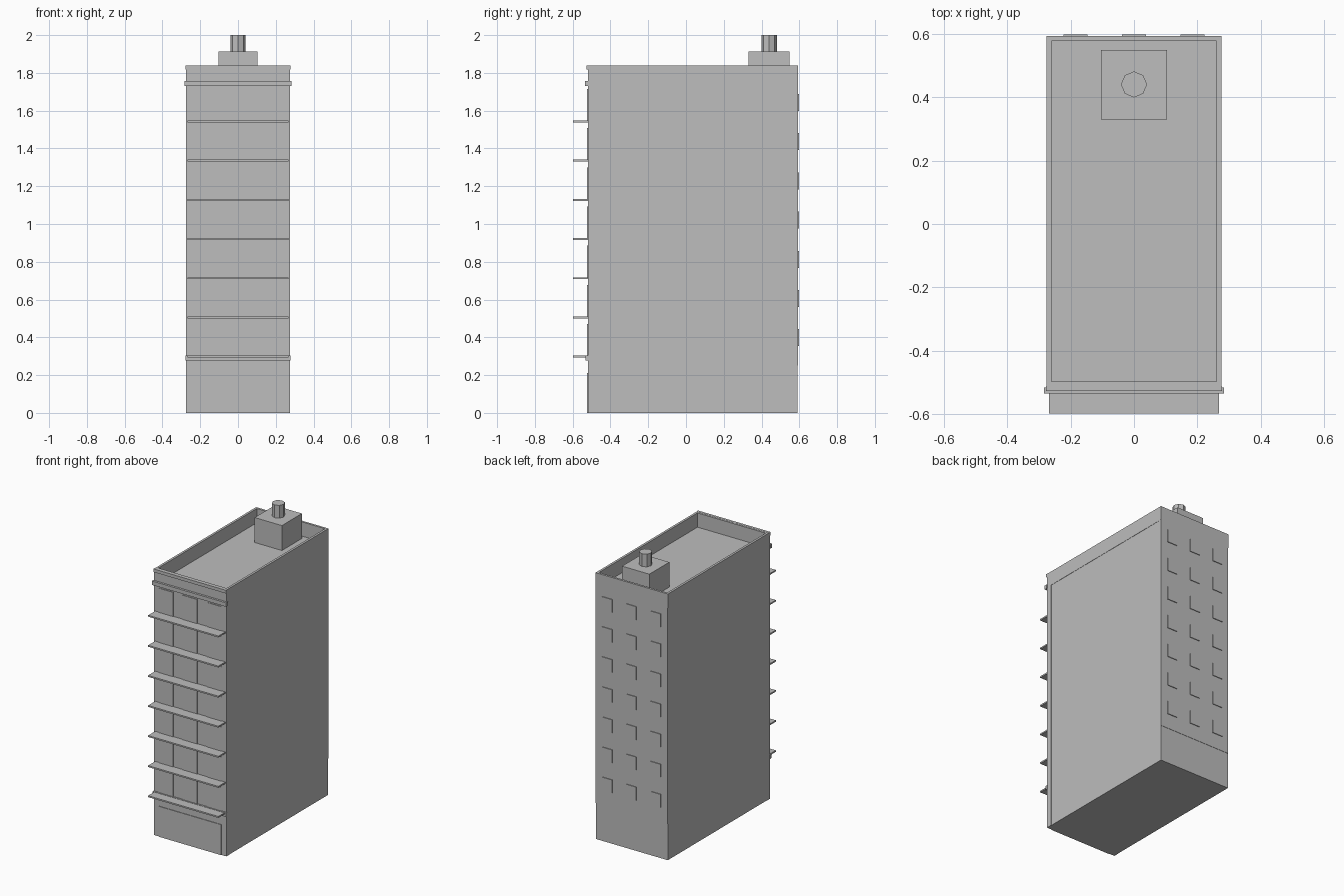
import bpy
import math

cube = bpy.data.objects.get("Cube")
if cube:
    bpy.data.objects.remove(cube, do_unlink=True)

grey = bpy.data.materials.new("concrete_grey")
grey.use_nodes = True
colour = (0.51, 0.51, 0.51, 1)
grey.diffuse_color = colour
grey.node_tree.nodes["Principled BSDF"].inputs["Base Color"].default_value = colour


def box(name, x, y, z):
    """Box spanning three (low, high) ranges."""
    bpy.ops.mesh.primitive_cube_add(size=1, location=[sum(r) / 2 for r in (x, y, z)])
    ob = bpy.context.object
    ob.name = name
    ob.scale = [r[1] - r[0] for r in (x, y, z)]
    bpy.ops.object.transform_apply(location=False, rotation=False, scale=True)
    ob.data.materials.append(grey)
    return ob


def wide(half, centre=0):
    return (centre - half, centre + half)


FRONT, BACK, HALF = -0.52, 0.592, 0.276
ROOF, TOP = 1.74, 1.838
FLOORS = 7
FIRST, STEP = 0.298, 0.2075

# Main block, with a slightly wider front wall
box("main_block", wide(HALF - 0.002), (FRONT + 0.01, BACK - 0.002), (0, ROOF))
box("front_wall", wide(HALF), (FRONT, FRONT + 0.04), (0, ROOF))
box("back_wall", wide(HALF - 0.001), (BACK - 0.02, BACK), (0.25, ROOF))

# Parapet around the sunken roof
WALL = 0.016
for name, side in (("right", -1), ("left", 1)):
    edge = sorted((side * HALF, side * (HALF - WALL)))
    box("parapet_" + name, edge, (FRONT, BACK), (ROOF, TOP))
inner = wide(HALF - WALL)
box("parapet_front", inner, (FRONT, FRONT + 0.023), (ROOF, TOP))
box("parapet_back", inner, (BACK - 0.015, BACK), (ROOF, TOP))

# Horizontal trims on the front
box("top_trim", wide(HALF + 0.001), (-0.527, FRONT + 0.01), (1.817, TOP + 0.001))
box("cornice", wide(0.283), (-0.535, -0.515), (1.73, 1.757))
box("ground_floor_ledge", wide(0.279), (-0.531, -0.515), (0.277, 0.305))

# Shop front at street level
box("shop_front", wide(0.237), (FRONT - 0.004, FRONT + 0.005), (0, 0.21))

# Repeated floors: balcony slab, front glazing and back windows
for floor in range(FLOORS):
    z = FIRST + STEP * floor
    box("balcony_slab", wide(0.268), (-0.597, FRONT + 0.005), wide(0.005, z))
    for x in (-0.185, 0, 0.185):
        box("balcony_door", wide(0.055, x), (FRONT - 0.004, FRONT + 0.005),
            (z + 0.005, z + 0.172))
        box("back_window", wide(0.038, x), (BACK - 0.005, 0.597),
            (z + 0.055, z + 0.145))

# Roof hut and its chimney
box("roof_hut", wide(0.104), wide(0.109, 0.439), (ROOF - 0.01, 1.912))
bpy.ops.mesh.primitive_cylinder_add(vertices=8, radius=0.041, depth=0.1,
                                    location=(0, 0.44, 1.95))
chimney = bpy.context.object
chimney.name = "chimney"
chimney.data.materials.append(grey)
